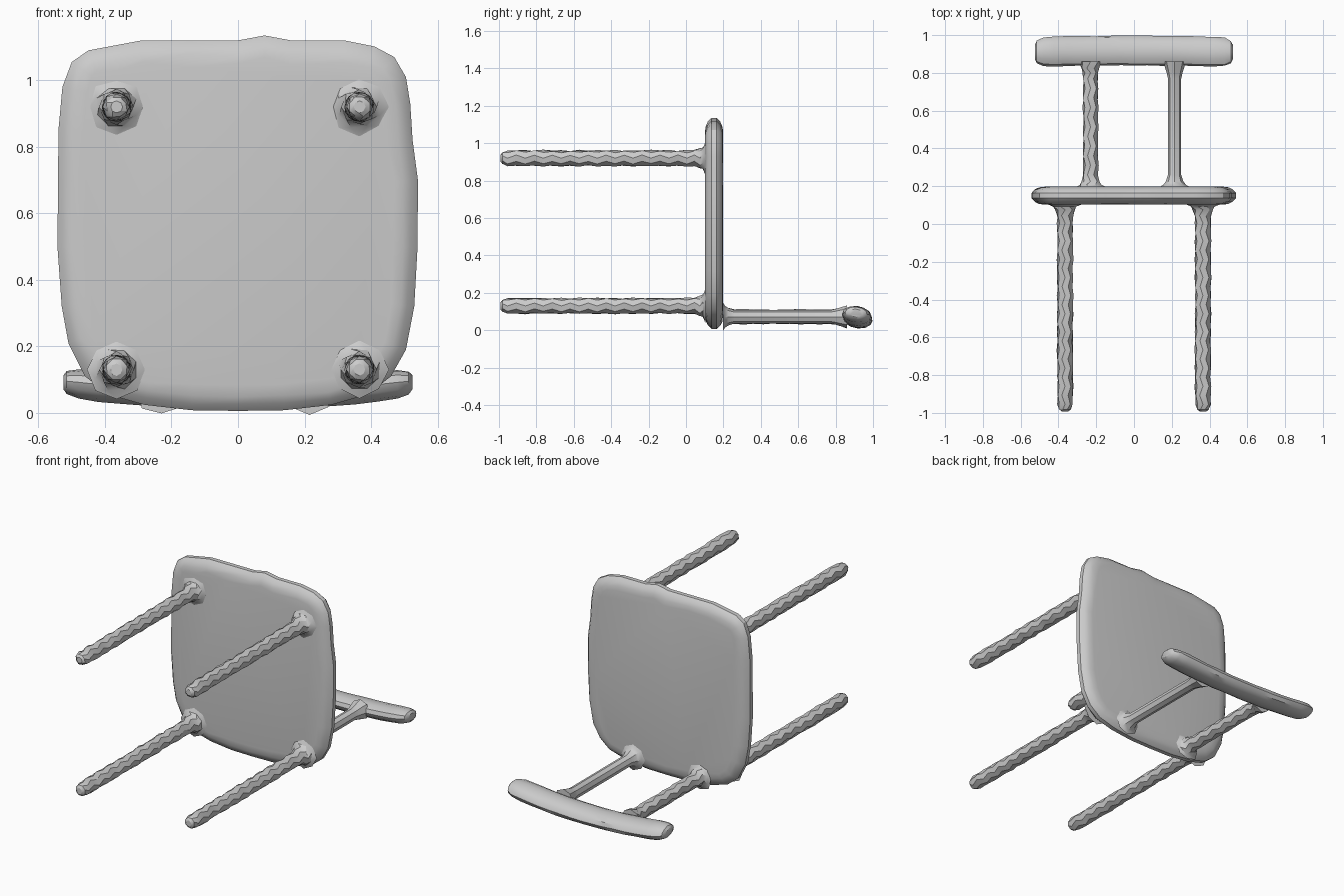
import bpy, bmesh, math, random
from mathutils import Vector

random.seed(4)
cube = bpy.data.objects.get("Cube")
if cube:
    bpy.data.objects.remove(cube, do_unlink=True)

grey = bpy.data.materials.new("plain grey")
grey.use_nodes = True
colour = (0.6, 0.6, 0.6, 1)
grey.diffuse_color = colour
grey.node_tree.nodes["Principled BSDF"].inputs["Base Color"].default_value = colour


def loft(name, rings, angle):
    """Skin a list of closed rings and cap both ends."""
    bm = bmesh.new()
    loops = [[bm.verts.new(p) for p in ring] for ring in rings]
    n = len(loops[0])
    for a, b in zip(loops, loops[1:]):
        for i in range(n):
            j = (i + 1) % n
            bm.faces.new((a[i], a[j], b[j], b[i]))
    bm.faces.new(loops[0][::-1])
    bm.faces.new(loops[-1])
    bmesh.ops.recalc_face_normals(bm, faces=bm.faces)
    mesh = bpy.data.meshes.new(name)
    bm.to_mesh(mesh)
    bm.free()
    obj = bpy.data.objects.new(name, mesh)
    bpy.context.collection.objects.link(obj)
    mesh.materials.append(grey)
    bpy.ops.object.select_all(action='DESELECT')
    obj.select_set(True)
    bpy.context.view_layer.objects.active = obj
    bpy.ops.object.shade_smooth_by_angle(angle=math.radians(angle))
    return obj


def rod(name, x, z, profile, sides=8, rough=0.0):
    """Round bar along y from (y, radius) pairs; rough twists and dents it."""
    rings = []
    for k, (y, r) in enumerate(profile):
        ring = []
        for i in range(sides):
            a = 2 * math.pi * (i + 0.5 * (k % 2) * (rough > 0)) / sides
            rr = r * (1 + random.uniform(-rough, rough))
            ring.append((x + rr * math.cos(a), y, z + rr * math.sin(a)))
        rings.append(ring)
    return loft(name, rings, 30)


# Seat: upright rounded slab, outline in x and z
outline = [(0.0, 1.12), (0.08, 1.135), (0.16, 1.12), (0.32, 1.12), (0.41, 1.102),
           (0.47, 1.07), (0.505, 1.01), (0.518, 0.93), (0.525, 0.82), (0.541, 0.70),
           (0.54, 0.50), (0.53, 0.32), (0.505, 0.19), (0.46, 0.11), (0.39, 0.055),
           (0.28, 0.024), (0.14, 0.008), (0.0, 0.006), (-0.14, 0.008), (-0.28, 0.024),
           (-0.39, 0.055), (-0.46, 0.11), (-0.51, 0.21), (-0.53, 0.32), (-0.543, 0.50),
           (-0.541, 0.70), (-0.54, 0.85), (-0.528, 0.98), (-0.50, 1.055), (-0.45, 1.09),
           (-0.37, 1.105), (-0.29, 1.12), (-0.15, 1.12)]


def seat_ring(y, inset):
    ring = []
    for i, (x, z) in enumerate(outline):
        p, q = outline[i - 1], outline[(i + 1) % len(outline)]
        normal = Vector((z - z, 0, 0)) + Vector((p[1] - q[1], 0, q[0] - p[0])).normalized()
        d = inset * random.uniform(0.85, 1.1)
        ring.append((x - normal.x * d, y, z - normal.z * d))
    return ring


seat_profile = [(0.102, 0.075), (0.106, 0.045), (0.117, 0.02), (0.137, 0.0),
                (0.163, 0.0), (0.183, 0.018), (0.194, 0.045), (0.198, 0.075)]
loft("seat", [seat_ring(y, d) for y, d in seat_profile], 30)

# Legs: four rough rods pointing forward, flared where they join the seat
leg = [(-0.992, 0.018), (-0.982, 0.032), (-0.955, 0.041)]
leg += [(-0.955 + 0.96 * i / 20, 0.0425) for i in range(1, 21)]
leg += [(0.045, 0.045), (0.075, 0.053), (0.092, 0.064), (0.103, 0.085)]
for z, row in ((0.92, "upper"), (0.13, "lower")):
    for x, side in ((0.365, "left"), (-0.365, "right")):
        rod(f"{row}_{side}_leg", x, z, leg, 8, 0.07)

# Back posts: the left one clean, the right one rough
start = [(0.197, 0.078), (0.207, 0.06), (0.225, 0.047)]
end = [(0.80, 0.042), (0.825, 0.050), (0.86, 0.06)]
rod("left_back_post", 0.215, 0.072, start + [(0.26, 0.035), (0.77, 0.035)] + end, 8)
middle = [(0.26 + 0.051 * i, 0.041) for i in range(11)]
rod("right_back_post", -0.23, 0.072, start + middle + end, 8, 0.07)

# Backrest: thick bar along x, bowed down and back in the middle
stations = [(-0.525, 0.45), (-0.515, 0.75), (-0.48, 0.95)]
stations += [(-0.42 + 0.07 * i, 1.0) for i in range(13)]
stations += [(0.48, 0.95), (0.513, 0.75), (0.525, 0.45)]
rings = []
for x, s in stations:
    t = (x / 0.525) ** 2
    cy, cz = 0.918 - 0.008 * t, 0.056 + 0.036 * t
    ring = []
    for i in range(12):
        a = 2 * math.pi * i / 12
        k = s * random.uniform(0.96, 1.03)
        u, v = 0.079 * k * math.cos(a), 0.046 * k * math.sin(a)
        ring.append((x, cy + u, cz + v - 0.08 * u))
    rings.append(ring)
loft("backrest", rings, 35)
